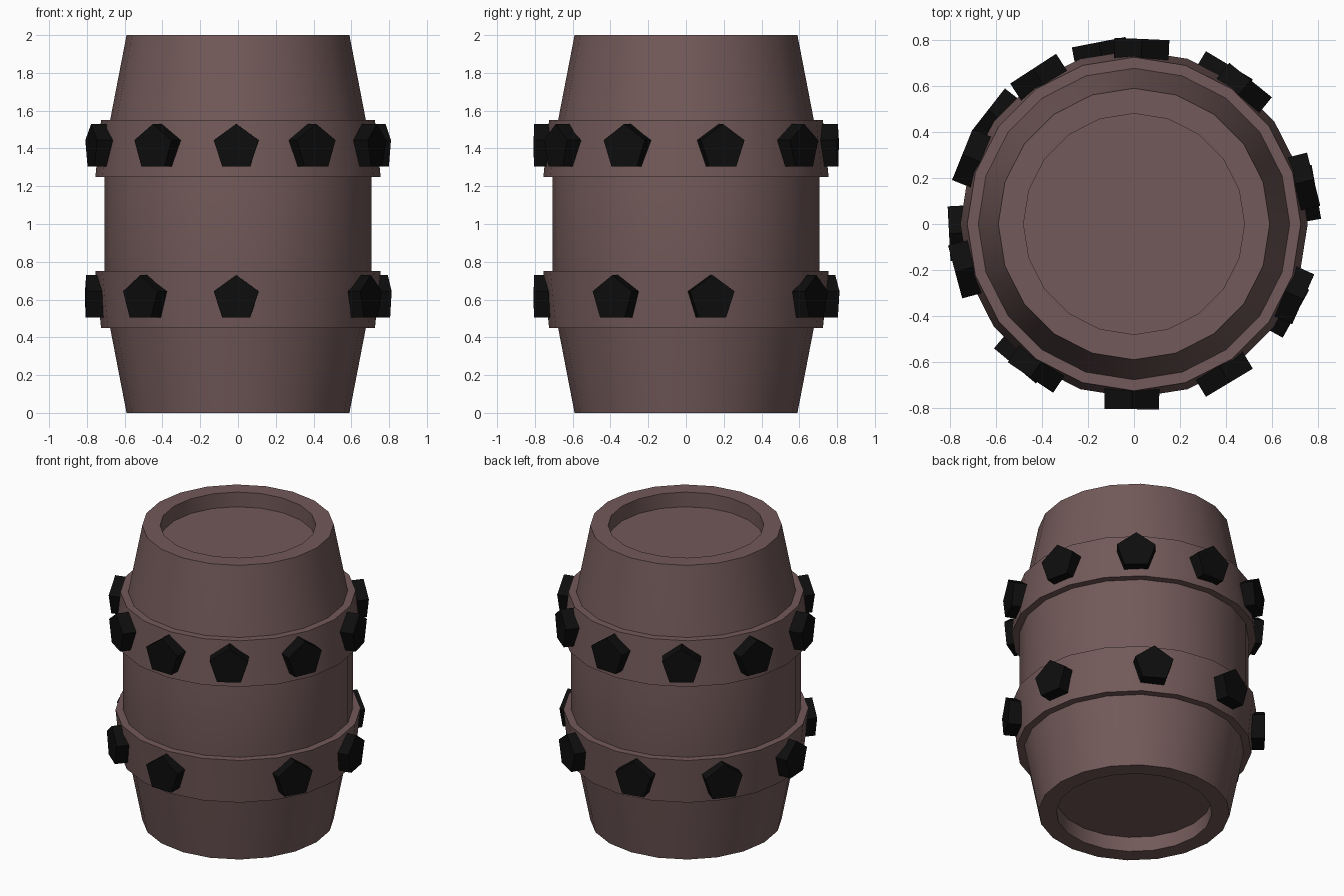
import bpy, bmesh
from math import sin, cos, pi, radians

if "Cube" in bpy.data.objects:
    bpy.data.objects.remove(bpy.data.objects["Cube"])

SIDES = 20


def material(name, rgb):
    m = bpy.data.materials.new(name)
    m.diffuse_color = (*rgb, 1)
    m.use_nodes = True
    m.node_tree.nodes["Principled BSDF"].inputs["Base Color"].default_value = m.diffuse_color
    return m


def finish(name, bm, mat, smooth):
    bmesh.ops.recalc_face_normals(bm, faces=bm.faces)
    me = bpy.data.meshes.new(name)
    bm.to_mesh(me)
    bm.free()
    me.materials.append(mat)
    if smooth:
        me.polygons.foreach_set("use_smooth", [True] * len(me.polygons))
        me.set_sharp_from_angle(angle=radians(30))
    ob = bpy.data.objects.new(name, me)
    bpy.context.collection.objects.link(ob)
    return ob


def lathe(name, profile, mat, closed):
    """Spin (radius, z) points round z; open profiles get capped ends."""
    bm = bmesh.new()
    rings = [[bm.verts.new((r * cos(2 * pi * i / SIDES), r * sin(2 * pi * i / SIDES), z))
              for i in range(SIDES)] for r, z in profile]
    pairs = list(zip(rings, rings[1:]))
    if closed:
        pairs.append((rings[-1], rings[0]))
    else:
        bm.faces.new(rings[0])
        bm.faces.new(rings[-1])
    for a, b in pairs:
        for i in range(SIDES):
            j = (i + 1) % SIDES
            bm.faces.new((a[i], a[j], b[j], b[i]))
    return finish(name, bm, mat, True)


def stud(name, angle, z, mat, radius=0.125, inner=0.70, outer=0.805):
    """Five-sided stud pointing outward; angle is measured from the front toward +x."""
    a = radians(angle)
    bm = bmesh.new()
    rings = []
    for d in (inner, outer):
        ring = []
        for k in range(5):
            t = radius * sin(2 * pi * k / 5)
            ring.append(bm.verts.new((d * sin(a) + t * cos(a), -d * cos(a) + t * sin(a),
                                      z + radius * cos(2 * pi * k / 5))))
        bm.faces.new(ring)
        rings.append(ring)
    for k in range(5):
        j = (k + 1) % 5
        bm.faces.new((rings[0][k], rings[0][j], rings[1][j], rings[1][k]))
    return finish(name, bm, mat, False)


wood = material("brown", (0.17, 0.10, 0.10))
black = material("black", (0.004, 0.004, 0.004))

# Barrel body with recessed lids at both ends
lathe("barrel_body", [(0.48, 0.10), (0.48, 0), (0.59, 0), (0.677, 0.45), (0.708, 0.62),
                      (0.708, 1.38), (0.677, 1.55), (0.59, 2), (0.48, 2), (0.48, 1.90)],
      wood, False)

# Tapered hoops
lathe("lower_hoop", [(0.66, 0.45), (0.725, 0.45), (0.755, 0.75), (0.69, 0.75)], wood, True)
lathe("upper_hoop", [(0.69, 1.25), (0.755, 1.25), (0.725, 1.55), (0.66, 1.55)], wood, True)

# Unevenly spaced studs on the hoops
for i, ang in enumerate((-0.7, 31, 66, 104, 141, 177.5, 213, 248, 285, 326)):
    stud(f"upper_stud_{i + 1}", ang, 1.405, black)
for i, ang in enumerate((-0.7, 61, 100, 149, 191, 232, 273, 320)):
    stud(f"lower_stud_{i + 1}", ang, 0.605, black)
